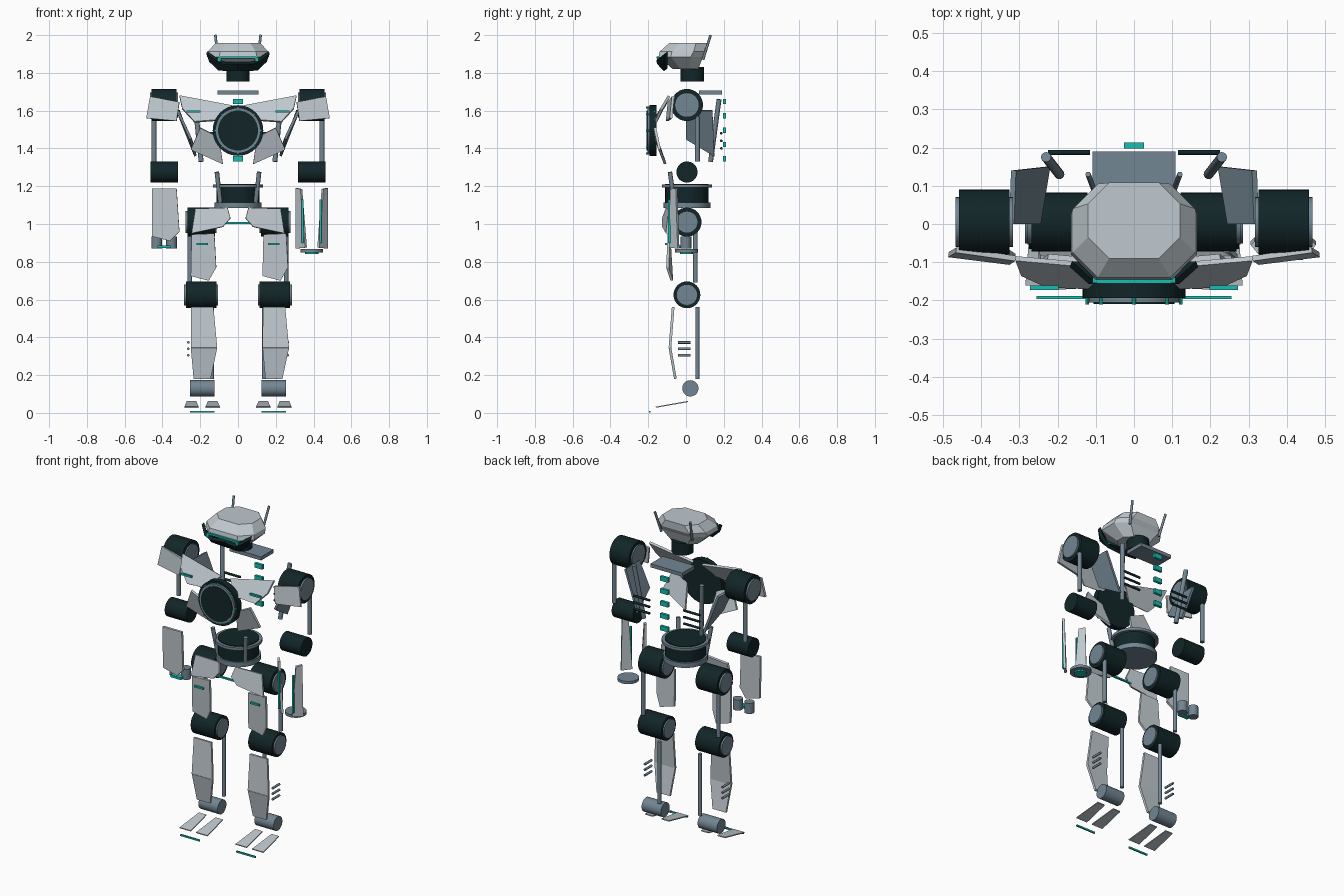
import bpy
import math
from mathutils import Vector

cube = bpy.data.objects.get("Cube")
if cube:
    bpy.data.objects.remove(cube, do_unlink=True)


def material(name, r, g, b):
    mat = bpy.data.materials.new(name)
    mat.use_nodes = True
    mat.diffuse_color = (r, g, b, 1)
    mat.node_tree.nodes["Principled BSDF"].inputs["Base Color"].default_value = (r, g, b, 1)
    return mat


LIGHT = material("pale_armour", .52, .58, .62)
STEEL = material("blue_steel", .17, .24, .29)
DARK = material("dark_joint", .006, .019, .021)
TEAL = material("teal_glow", .01, .5, .42)
SIDES = (("left", 1), ("right", -1))


def build(name, verts, faces, mat):
    mesh = bpy.data.meshes.new(name)
    mesh.from_pydata(verts, [], faces)
    mesh.materials.append(mat)
    obj = bpy.data.objects.new(name, mesh)
    bpy.context.collection.objects.link(obj)
    return obj


def plate(name, points, mat=LIGHT, thick=.014):
    """Flat armour panel given by its outline."""
    obj = build(name, points, [range(len(points))], mat)
    mod = obj.modifiers.new("thickness", "SOLIDIFY")
    mod.thickness = thick
    mod.offset = 0
    return obj


def rod(name, start, end, radius, mat=STEEL, sides=32):
    """Capped cylinder between two points."""
    a, b = Vector(start), Vector(end)
    bpy.ops.mesh.primitive_cylinder_add(vertices=sides, radius=radius,
                                        depth=(b - a).length, location=(a + b) / 2)
    obj = bpy.context.object
    obj.name = name
    obj.rotation_euler = (b - a).to_track_quat("Z", "Y").to_euler()
    obj.data.materials.append(mat)
    bpy.ops.object.shade_smooth_by_angle(angle=math.radians(40))
    return obj


def box(name, centre, size, mat):
    bpy.ops.mesh.primitive_cube_add(size=1, location=centre)
    obj = bpy.context.object
    obj.name = name
    obj.scale = size
    obj.data.materials.append(mat)
    return obj


def joint(name, inner, outer, sign, z, radius, cap):
    """Dark motor drum lying along x, with a steel cap at both ends."""
    rod(name, (sign * inner, .005, z), (sign * outer, .005, z), radius, DARK)
    if cap:
        rod(name + "_cap", (sign * (inner - .008), .005, z),
            (sign * (outer + .01), .005, z), cap)


def octagon(half, front, back, cut, z):
    return [(-half + cut, front, z), (half - cut, front, z), (half, front + cut, z),
            (half, back - cut, z), (half - cut, back, z), (-half + cut, back, z),
            (-half, back - cut, z), (-half, front + cut, z)]


# Helmet: stacked octagonal sections
rings = [octagon(.095, -.07, .065, .04, 1.82), octagon(.165, -.145, .09, .065, 1.885),
         octagon(.16, -.14, .105, .065, 1.912), octagon(.12, -.09, .108, .055, 1.957)]
faces = [tuple(reversed(range(8))), tuple(range(24, 32))]
for k in range(len(rings) - 1):
    for i in range(8):
        j = (i + 1) % 8
        faces.append((k * 8 + i, k * 8 + j, k * 8 + 8 + j, k * 8 + 8 + i))
build("helmet", sum(rings, []), faces, LIGHT)

# Face, neck and collar
box("visor_strip", (0, -.15, 1.882), (.19, .012, .011), TEAL)
rod("neck", (0, .033, 1.755), (0, .033, 1.83), .062, DARK)
box("collar_plate", (0, .13, 1.697), (.216, .12, .022), STEEL)

# Chest core
rod("core_housing", (0, -.155, 1.495), (0, -.193, 1.495), .134, DARK)
rod("core_rim", (0, -.19, 1.495), (0, -.205, 1.495), .12)
rod("core_lens", (0, -.2, 1.495), (0, -.209, 1.495), .106, DARK)
for i in range(8):
    a = math.tau * i / 8
    x, z = .122 * math.cos(a), 1.495 + .122 * math.sin(a)
    rod("core_bolt", (x, -.19, z), (x, -.211, z), .005, TEAL, 8)

# Spine lights
for i in range(5):
    box("spine_light", (0, .205, 1.345 + i * .076), (.052, .016, .028), TEAL)

# Waist drum and pelvis light
rod("waist_drum", (0, .005, 1.11), (0, .005, 1.212), .115, DARK)
rod("waist_top_rim", (0, .005, 1.192), (0, .005, 1.208), .133)
rod("waist_base", (0, .005, 1.085), (0, .005, 1.115), .125)
box("pelvis_light", (0, -.115, 1.005), (.15, .012, .009), TEAL)

for side, s in SIDES:
    def name(part):
        return side + "_" + part

    def flip(*points):
        return [(s * x, y, z) for x, y, z in points]

    # Head details
    plate(name("jaw_guard"), flip((0, -.125, 1.852), (.08, -.145, 1.853), (.115, -.15, 1.872),
                                  (.165, -.105, 1.908), (.15, -.105, 1.865),
                                  (.1, -.105, 1.818), (0, -.11, 1.815)), DARK, .02)
    box(name("cheek_light"), (s * .1, -.147, 1.872), (.018, .014, .024), TEAL)
    rod(name("antenna"), *flip((.105, .09, 1.87), (.12, .13, 2)), .007, sides=12)

    # Chest armour
    plate(name("upper_chest_plate"), flip((.03, -.115, 1.625), (.31, -.09, 1.678),
                                          (.295, -.13, 1.61), (.23, -.16, 1.54),
                                          (.1, -.165, 1.55)))
    plate(name("lower_chest_plate"), flip((.1, -.16, 1.46), (.2, -.165, 1.51),
                                          (.25, -.14, 1.395), (.08, -.11, 1.318)))
    box(name("chest_light"), (s * .235, -.167, 1.595), (.075, .012, .011), TEAL)
    plate(name("side_rib"), flip((.32, .0, 1.6), (.315, .14, 1.6),
                                 (.225, .15, 1.36), (.25, .0, 1.45)), STEEL)
    rod(name("back_strut"), *flip((.23, .175, 1.66), (.195, .13, 1.33)), .013, sides=16)
    for i in range(3):
        z = 1.4 + i * .04
        rod(name("back_fin"), *flip((.115, .187, z), (.225, .187, z)), .007, DARK, 12)

    # Shoulder, upper arm and elbow
    joint(name("shoulder"), .325, .457, s, 1.63, .085, .065)
    plate(name("shoulder_plate"), flip((.31, -.09, 1.645), (.465, -.068, 1.675),
                                       (.485, -.08, 1.56), (.325, -.1, 1.545)))
    rod(name("upper_arm_rod"), *flip((.445, .06, 1.33), (.445, .06, 1.57)), .013, sides=16)
    joint(name("elbow"), .318, .462, s, 1.275, .056, 0)

    # Waist strut, pelvis armour and hip
    rod(name("waist_strut"), *flip((.112, -.085, 1.275), (.092, -.06, 1.1)), .012, sides=16)
    plate(name("pelvis_plate"), flip((.055, -.1, 1.085), (.225, -.085, 1.08),
                                     (.245, -.1, .95), (.08, -.12, .985), (.04, -.12, 1.03)))
    joint(name("hip"), .122, .268, s, 1.01, .077, .058)

    # Leg armour keeps the same outline on both legs
    mid = s * .19

    def leg(*points):
        return [(mid + x, y, z) for x, y, z in points]

    plate(name("thigh_plate"), leg((-.055, -.09, .945), (.065, -.09, .95), (.075, -.098, .77),
                                   (.035, -.075, .7), (-.06, -.078, .725)))
    box(name("thigh_light"), (mid, -.105, .895), (.06, .012, .01), TEAL)
    rod(name("thigh_rod"), *flip((.255, .05, .69), (.255, .05, .96)), .012, sides=16)
    joint(name("knee"), .115, .275, s, .625, .071, .056)
    plate(name("upper_shin_plate"), leg((-.058, -.068, .56), (.06, -.068, .56),
                                        (.08, -.085, .345), (-.06, -.085, .345)))
    plate(name("lower_shin_plate"), leg((-.06, -.085, .345), (.08, -.085, .345),
                                        (.045, -.056, .18), (-.045, -.056, .18)))
    rod(name("shin_rod"), *flip((.138, .06, .18), (.138, .06, .56)), .011, sides=16)
    for i in range(3):
        z = .305 + i * .034
        rod(name("calf_vent"), *flip((.263, -.042, z), (.263, .025, z)), .007, sides=12)

    # Ankle and split foot
    rod(name("ankle"), *flip((.125, .023, .13), (.255, .023, .13)), .043)
    for toe, t in (("inner", -1), ("outer", 1)):
        x = s * (.19 + t * .056)
        plate(name(toe + "_toe_plate"), [(x - .025, .01, .06), (x + .025, .01, .06),
                                         (x + .038, -.16, .03), (x - .038, -.16, .03)],
              thick=.006)
    box(name("toe_light"), (mid, -.192, .006), (.13, .008, .01), TEAL)

# Left forearm: paired blades over an emitter disc
for part, near, far, glow in (("inner", .31, .36, .342), ("outer", .47, .425, .437)):
    plate(part + "_forearm_blade", [(near, -.05, 1.19), ((near + far) / 2, -.08, 1.185),
                                    (far, -.085, .875), (near, -.04, .87)])
    box(part + "_blade_light", (glow, -.088, 1.015), (.01, .012, .23), TEAL)
rod("emitter_disc", (.39, .003, .85), (.39, .003, .867), .06)
rod("emitter_lens", (.39, .003, .842), (.39, .003, .853), .035, TEAL)

# Right forearm: one guard over a two-finger gripper
plate("right_forearm_plate", [(-.455, -.075, 1.188), (-.325, -.075, 1.188),
                              (-.31, -.085, .96), (-.36, -.07, .91), (-.455, -.07, .935)])
for x in (-.43, -.352):
    rod("gripper_finger", (x, 0, .87), (x, 0, .935), .028, sides=20)
box("gripper_light", (-.39, -.03, .88), (.07, .035, .014), TEAL)
